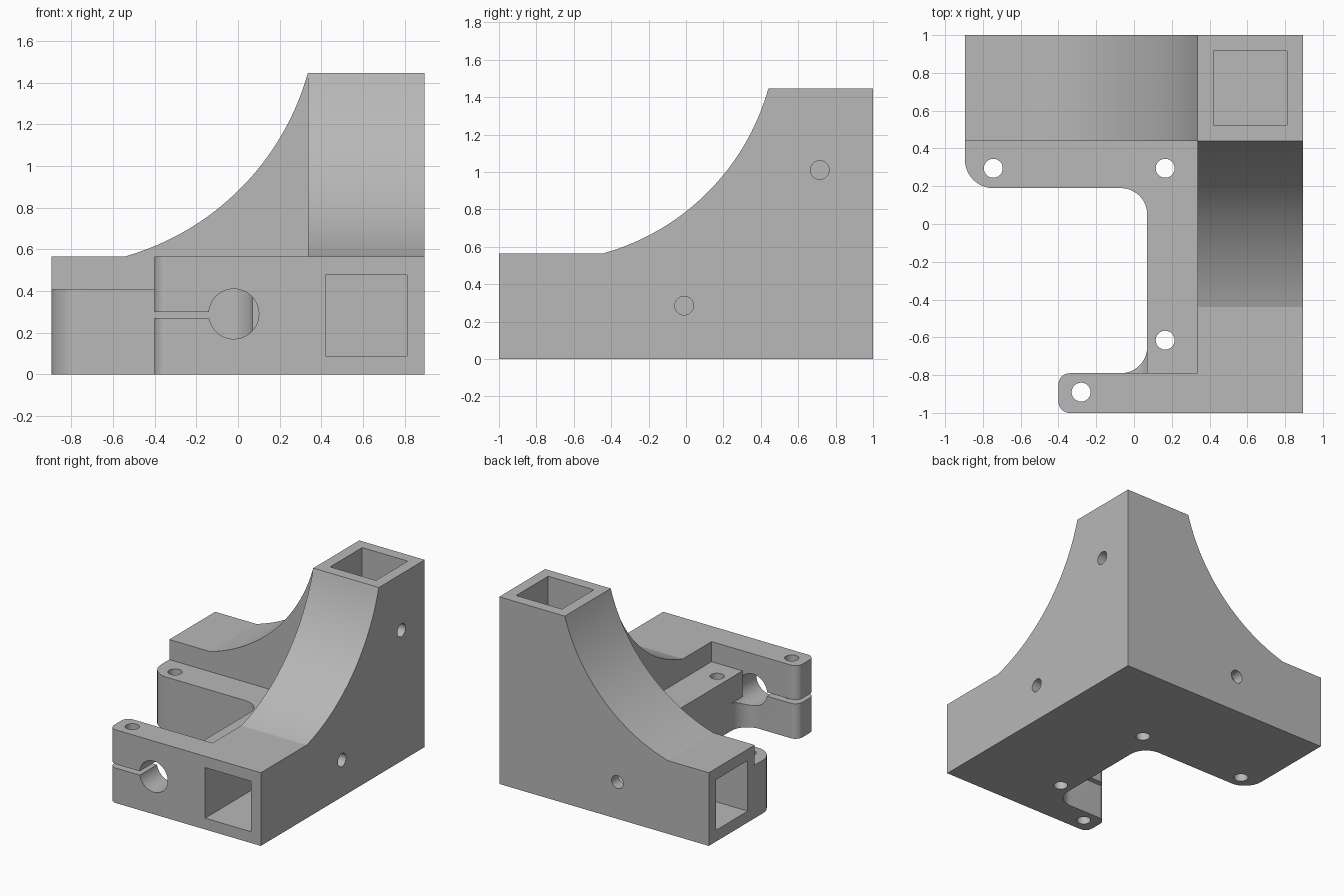
import bpy, bmesh, math
from mathutils import Vector

cube = bpy.data.objects.get("Cube")
if cube:
    bpy.data.objects.remove(cube, do_unlink=True)

grey = bpy.data.materials.new("mid_grey")
grey.use_nodes = True
COLOUR = (0.48, 0.48, 0.48, 1)
grey.diffuse_color = COLOUR
grey.node_tree.nodes["Principled BSDF"].inputs["Base Color"].default_value = COLOUR

HALF_W, LEG, TOP = 0.895, 0.565, 1.445   # half width, leg height, tower height
INNER_X, INNER_Y = 0.335, 0.44           # inner faces of the two legs
PLATE, ARM_BACK, WEB = 0.41, -0.79, 0.07
ROD = (-0.02, 0.29)                      # rod centre in x, z
ROD_R, SCREW_R = 0.12, 0.05


def arc(centre, r, start, end, n=24):
    angles = [math.radians(start + (end - start) * i / n) for i in range(n + 1)]
    return [(centre[0] + r * math.cos(a), centre[1] + r * math.sin(a)) for a in angles]


def rounded(corners, n=12):
    """Outline from (x, y, radius) square corners."""
    out = []
    for i, (x, y, r) in enumerate(corners):
        p = Vector((x, y))
        if not r:
            out.append(p)
            continue
        u = (Vector(corners[i - 1][:2]) - p).normalized()
        v = (Vector(corners[(i + 1) % len(corners)][:2]) - p).normalized()
        c = p + (u + v) * r
        for k in range(n + 1):
            t = math.pi / 2 * k / n
            out.append(c - r * (v * math.cos(t) + u * math.sin(t)))
    return out


def prism(name, pts, axis, lo, hi):
    """Extrude a flat outline along an axis."""
    place = {"x": lambda a, b, h: (h, a, b),
             "y": lambda a, b, h: (a, h, b),
             "z": lambda a, b, h: (a, b, h)}[axis]
    bm = bmesh.new()
    bottom = [bm.verts.new(place(a, b, lo)) for a, b in pts]
    top = [bm.verts.new(place(a, b, hi)) for a, b in pts]
    bm.faces.new(bottom)
    bm.faces.new(top)
    for i in range(len(pts)):
        bm.faces.new((bottom[i - 1], bottom[i], top[i], top[i - 1]))
    bmesh.ops.recalc_face_normals(bm, faces=bm.faces)
    mesh = bpy.data.meshes.new(name)
    bm.to_mesh(mesh)
    bm.free()
    mesh.materials.append(grey)
    ob = bpy.data.objects.new(name, mesh)
    bpy.context.collection.objects.link(ob)
    return ob


def rect(a0, a1, b0, b1):
    return [(a0, b0), (a1, b0), (a1, b1), (a0, b1)]


def hole(centre, r, axis, lo, hi):
    return prism("hole_cutter", arc(centre, r, 0, 360, 48)[:-1], axis, lo, hi)


def combine(body, other, operation):
    """Apply a boolean, then drop the helper object."""
    mod = body.modifiers.new("join", "BOOLEAN")
    mod.operation, mod.solver, mod.object = operation, "EXACT", other
    bpy.context.view_layer.update()
    graph = bpy.context.evaluated_depsgraph_get()
    mesh = bpy.data.meshes.new_from_object(body.evaluated_get(graph))
    body.modifiers.remove(mod)
    body.data = mesh
    bpy.data.objects.remove(other, do_unlink=True)


def leg_profile(start, sweep_end, end):
    """Leg that sweeps up in a concave arc into the tower."""
    centre = (sweep_end - 0.88 / 2 - 0.783, (LEG + TOP) / 2 + 0.783)
    sweep = arc(centre, 1.27, -45 + 29.34, -45 - 29.34, 32)
    sweep[0], sweep[-1] = (sweep_end, TOP), (sweep_end - 0.88, LEG)
    return [(start, 0), (end, 0), (end, TOP)] + sweep + [(start, LEG)]


# Two swept legs sharing the corner tower
body = prism("corner_bracket", leg_profile(-HALF_W, INNER_X, HALF_W), "y", INNER_Y, 1)
front_leg = prism("front_leg", leg_profile(-1, INNER_Y, 1), "x", INNER_X, HALF_W)
combine(body, front_leg, "UNION")

# Clamp arm at the front
arm = prism("clamp_arm", rounded([(-0.4, -1, 0.06), (0.5, -1, 0),
                                  (0.5, ARM_BACK, 0), (-0.4, ARM_BACK, 0.06)]),
            "z", 0, LEG)
combine(body, arm, "UNION")

# Lower plate and web between the legs
plate = prism("mount_plate", rounded([
    (-HALF_W, 0.6, 0), (-HALF_W, 0.19, 0.15), (WEB, 0.19, 0.14),
    (WEB, ARM_BACK, 0.14), (-0.07, ARM_BACK, 0), (-0.07, -0.9, 0),
    (0.45, -0.9, 0), (0.45, 0.6, 0)]), "z", 0, PLATE)
combine(body, plate, "UNION")

# Rod bore, clamp slit, and relief over the web fillet
cutters = [hole(ROD, ROD_R, "y", -1.1, ARM_BACK),
           prism("slit_cutter", rect(-0.5, -0.1, 0.27, 0.3), "y", -1.1, -0.7)]
edge = -math.degrees(math.acos((WEB - ROD[0]) / ROD_R))
relief = arc(ROD, ROD_R, -180, edge) + [(WEB, 0.45), (ROD[0] - ROD_R, 0.45)]
cutters.append(prism("relief_cutter", relief, "y", ARM_BACK, -0.6))

# Square sockets in the three ends
SX, SY, SZ = (0.42, 0.81), (0.525, 0.915), (0.0875, 0.4775)
cutters += [prism("socket_cutter", rect(*SX, *SZ), "y", -1.1, INNER_Y),
            prism("socket_cutter", rect(*SY, *SZ), "x", -1, INNER_X),
            prism("socket_cutter", rect(*SX, *SY), "z", LEG, 1.6)]

# Vertical bolt holes
for spot in [(-0.745, 0.295), (0.165, 0.295), (0.165, -0.615), (-0.28, -0.89)]:
    cutters.append(hole(spot, SCREW_R, "z", -0.1, 0.7))

# Side and back screw holes into the sockets
for spot in [(0.715, 1.01), (-0.01, 0.285)]:
    cutters.append(hole(spot, SCREW_R, "x", 0.7, 1))
cutters.append(hole((-0.115, 0.285), SCREW_R, "y", 0.8, 1.1))

for cutter in cutters:
    combine(body, cutter, "DIFFERENCE")

# Smooth curved walls, keep edges crisp
bpy.ops.object.select_all(action="DESELECT")
body.select_set(True)
bpy.context.view_layer.objects.active = body
bpy.ops.object.shade_smooth_by_angle(angle=math.radians(12))
